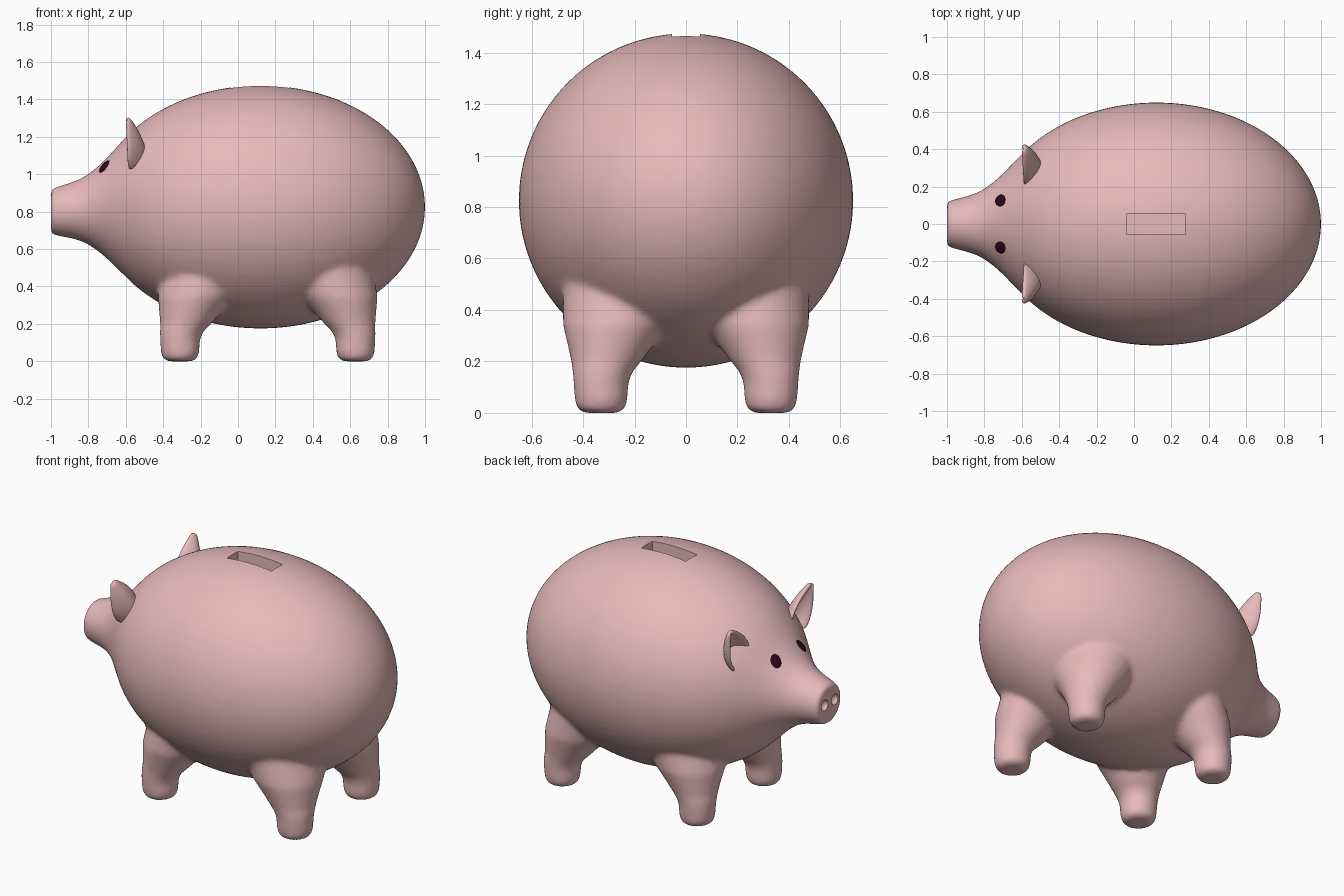
import bpy, bmesh, math
from mathutils import Vector

if "Cube" in bpy.data.objects:
    bpy.data.objects.remove(bpy.data.objects["Cube"])

def material(name, col):
    m = bpy.data.materials.new(name)
    m.diffuse_color = (*col, 1)
    m.use_nodes = True
    m.node_tree.nodes["Principled BSDF"].inputs["Base Color"].default_value = m.diffuse_color
    return m

PINK = material("pink", (0.8, 0.49, 0.49))
DARK = material("dark", (0.025, 0.002, 0.01))

def make_object(name, bm, mat):
    bmesh.ops.recalc_face_normals(bm, faces=bm.faces)
    me = bpy.data.meshes.new(name)
    bm.to_mesh(me)
    bm.free()
    me.materials.append(mat)
    ob = bpy.data.objects.new(name, me)
    bpy.context.collection.objects.link(ob)
    return ob

def loft(bm, rings, u, v, n=64):
    """Closed tube through (centre, radius) rings lying in the u, v plane."""
    rows = []
    for c, r in rings:
        rows.append([bm.verts.new(Vector(c) + r * (math.cos(a) * u + math.sin(a) * v))
                     for a in (2 * math.pi * i / n for i in range(n))])
    for a, b in zip(rows, rows[1:]):
        for i in range(n):
            j = (i + 1) % n
            bm.faces.new((a[i], a[j], b[j], b[i]))
    bm.faces.new(rows[0])
    bm.faces.new(rows[-1])

def finish(ob, angle=50):
    bpy.ops.object.select_all(action='DESELECT')
    bpy.context.view_layer.objects.active = ob
    ob.select_set(True)
    for m in list(ob.modifiers):
        bpy.ops.object.modifier_apply(modifier=m.name)
    bpy.ops.object.shade_smooth_by_angle(angle=math.radians(angle))

X, Y, Z = Vector((1, 0, 0)), Vector((0, 1, 0)), Vector((0, 0, 1))

# body and snout: one profile around the x axis
bm = bmesh.new()
snout = [(-1.0, .115), (-.993, .122), (-.95, .135), (-.9, .147), (-.85, .163),
         (-.8, .188), (-.75, .225), (-.7, .27), (-.65, .322)]
rings = [((x, 0, .80 + .025 * (x + 1) / .4), r) for x, r in snout]
for i in range(41):
    a = math.acos(-.818) * (1 - i / 40) + .01
    rings.append(((.12 + .88 * math.cos(a), 0, .825), .65 * math.sin(a)))
loft(bm, rings, Y, Z)

# legs: (height, radius, shift towards the belly)
LEG = [(0, .06, 0), (.004, .08, 0), (.02, .095, 0), (.05, .103, 0), (.12, .107, 0),
       (.16, .117, .006), (.2, .136, .02), (.26, .165, .036), (.34, .208, .06), (.5, .26, .11)]
for lx, dx in ((-.31, 1), (.628, -1)):
    for s in (-1, 1):
        loft(bm, [((lx + dx * 1.5 * k, s * (.33 - k), z), r) for z, r, k in LEG], X, Y, 40)
pig = make_object("body", bm, PINK)

rm = pig.modifiers.new("merge", 'REMESH')
rm.mode = 'VOXEL'
rm.voxel_size = .014
sm = pig.modifiers.new("blend", 'SMOOTH')
sm.factor = .5
sm.iterations = 10
finish(pig)

# coin slot and nostrils, cut from the body
bm = bmesh.new()
bmesh.ops.create_cube(bm, size=1)
bmesh.ops.scale(bm, vec=(.31, .11, .3), verts=bm.verts)
bmesh.ops.translate(bm, vec=(.117, 0, 1.47), verts=bm.verts)
cutters = [make_object("slot_cutter", bm, PINK)]
for s in (-1, 1):
    bm = bmesh.new()
    bmesh.ops.create_uvsphere(bm, u_segments=24, v_segments=16, radius=.034)
    bmesh.ops.translate(bm, vec=(-1.008, s * .05, .81), verts=bm.verts)
    cutters.append(make_object("nostril_cutter", bm, PINK))
for c in cutters:
    b = pig.modifiers.new("cut", 'BOOLEAN')
    b.operation = 'DIFFERENCE'
    b.solver = 'EXACT'
    b.object = c
finish(pig, 40)
for c in cutters:
    bpy.data.objects.remove(c)

# ears: forward-facing cups, (along, half width, cup depth)
EAR = [(-.15, .085, .10), (.1, .098, .095), (.35, .092, .08), (.6, .07, .06),
       (.85, .038, .03), (1.0, .012, .008)]
for s, side in ((-1, "right"), (1, "left")):
    base, tip = Vector((-.59, s * .29, 1.09)), Vector((-.597, s * .405, 1.295))
    across = Vector((0, s * .87, -.49))
    bm = bmesh.new()
    rows = []
    for u, w, d in EAR:
        rows.append([bm.verts.new(base.lerp(tip, u) + across * w * v + X * d * (1 - v * v))
                     for v in (-1, -.67, -.33, 0, .33, .67, 1)])
    for a, b in zip(rows, rows[1:]):
        for i in range(6):
            bm.faces.new((a[i], a[i + 1], b[i + 1], b[i]))
    ear = make_object(side + "_ear", bm, PINK)
    so = ear.modifiers.new("thick", 'SOLIDIFY')
    so.thickness = .026
    so.offset = 0
    ear.modifiers.new("round", 'SUBSURF').levels = 2
    finish(ear, 80)

# eyes: flattened discs lying on the face
for s, side in ((-1, "right"), (1, "left")):
    bm = bmesh.new()
    bmesh.ops.create_uvsphere(bm, u_segments=32, v_segments=16, radius=1)
    eye = make_object(side + "_eye", bm, DARK)
    out = Vector((0, s * .13, .232)).normalized()
    eye.location = Vector((-.713, 0, .817)) + out * .257
    eye.rotation_mode = 'QUATERNION'
    eye.rotation_quaternion = (out * .75 - X * .68).to_track_quat('Z', 'Y')
    eye.scale = (.032, .042, .012)
    finish(eye, 80)
